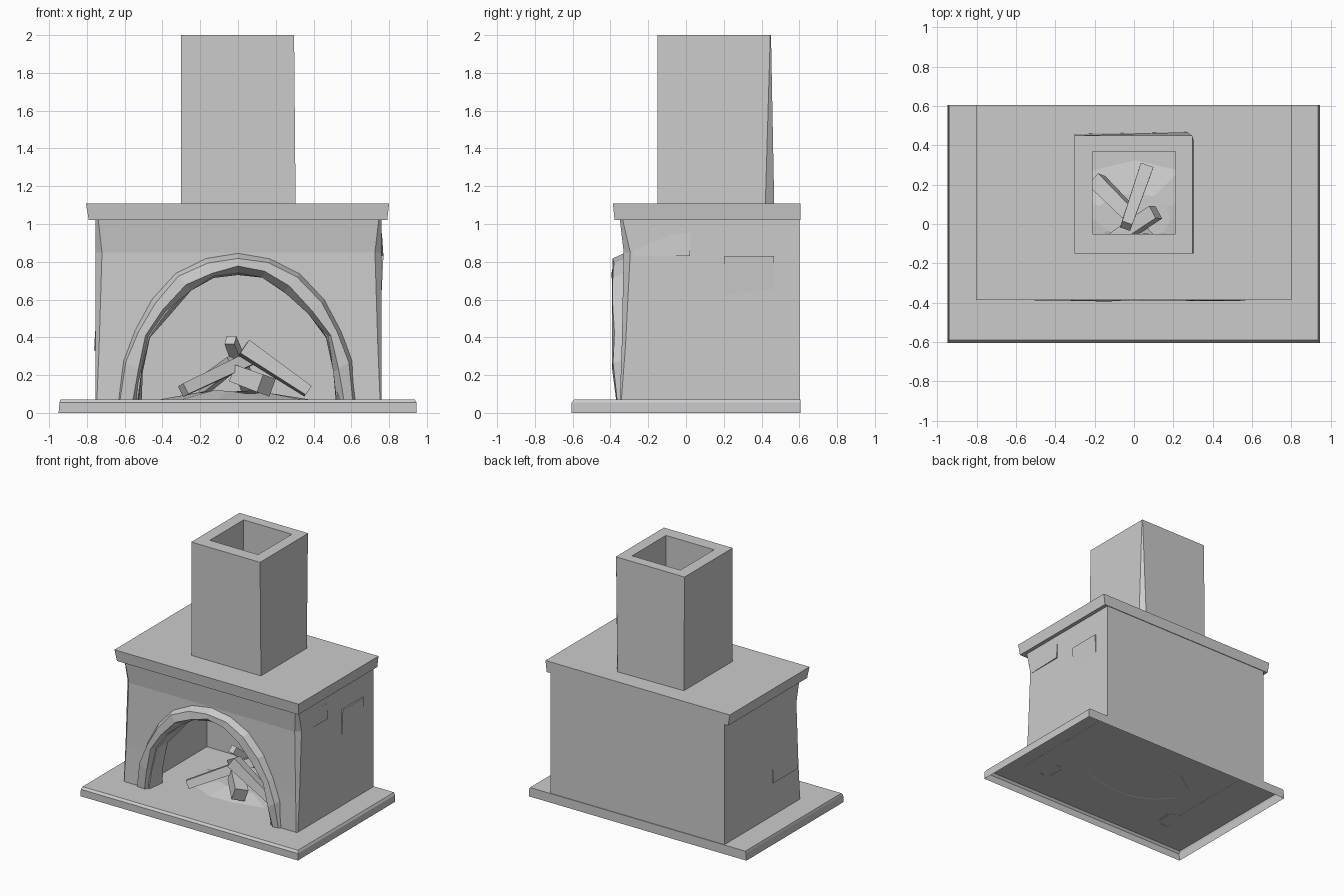
import bpy, bmesh, random
from mathutils import Vector

random.seed(4)
cube = bpy.data.objects.get("Cube")
if cube:
    bpy.data.objects.remove(cube, do_unlink=True)

stone = bpy.data.materials.new("plain_grey")
stone.use_nodes = True
GREY = (0.6, 0.6, 0.6, 1)
stone.diffuse_color = GREY
stone.node_tree.nodes["Principled BSDF"].inputs["Base Color"].default_value = GREY


def finish(name, bm):
    bmesh.ops.recalc_face_normals(bm, faces=bm.faces)
    mesh = bpy.data.meshes.new(name)
    bm.to_mesh(mesh)
    bm.free()
    mesh.materials.append(stone)
    ob = bpy.data.objects.new(name, mesh)
    bpy.context.collection.objects.link(ob)
    return ob


def loft(name, rings, caps=True, closed=True):
    """Join rings of points with quads, closing the ends if asked."""
    bm = bmesh.new()
    loops = [[bm.verts.new(p) for p in ring] for ring in rings]
    n = len(loops[0])
    for a, b in zip(loops, loops[1:]):
        for i in range(n if closed else n - 1):
            j = (i + 1) % n
            bm.faces.new((a[i], a[j], b[j], b[i]))
    if caps:
        bm.faces.new(loops[0])
        bm.faces.new(loops[-1])
    return finish(name, bm)


def rect(x0, x1, y0, y1, z):
    return [(x0, y0, z), (x1, y0, z), (x1, y1, z), (x0, y1, z)]


def box(name, x0, x1, y0, y1, z0, z1):
    return loft(name, [rect(x0, x1, y0, y1, z0), rect(x0, x1, y0, y1, z1)])


def cut(target, cutters):
    for cutter in cutters:
        mod = target.modifiers.new("cut", "BOOLEAN")
        mod.operation = "DIFFERENCE"
        mod.solver = "EXACT"
        mod.object = cutter
    bpy.context.view_layer.update()
    bpy.context.view_layer.objects.active = target
    for mod in list(target.modifiers):
        bpy.ops.object.modifier_apply(modifier=mod.name)


def mirrored(half):
    return half + [(-x, z) for x, z in reversed(half[:-1])]


# Hearth slab, open underneath
slab = loft("hearth_slab", [rect(-.95, .945, -.605, .605, 0),
                            rect(-.945, .945, -.605, .605, .055),
                            rect(-.94, .935, -.59, .605, .072)])
bm = bmesh.new()
bm.from_mesh(slab.data)
bm.normal_update()
bmesh.ops.delete(bm, geom=[f for f in bm.faces if f.normal.z < -.9], context="FACES_ONLY")
bm.to_mesh(slab.data)
bm.free()

# Arch outlines
outer = mirrored([(-.64, .07), (-.61, .28), (-.55, .44), (-.46, .6),
                  (-.33, .74), (-.17, .82), (0, .85)])
inner = mirrored([(-.53, .07), (-.51, .22), (-.47, .4), (-.38, .53),
                  (-.25, .65), (-.13, .72), (0, .74)])

# Cutters for the firebox, its opening and the flue
firebox = box("firebox_cutter", -.6, .6, -.2, .47, .02, .93)
mouth_line = [(inner[0][0], .02)] + inner + [(inner[-1][0], .02)]
mouth = loft("mouth_cutter", [[(x, y, z) for x, z in mouth_line] for y in (-.5, -.15)])
flue = box("flue_cutter", -.21, .21, -.05, .37, .85, 2.1)
cutters = [firebox, mouth, flue]

# Body with worn front corners


def body_ring(z, c, y0):
    return [(-.755 + c, y0, z), (.76 - c, y0, z), (.76, y0 + c, z),
            (.76, .6, z), (-.755, .6, z), (-.755, y0 + c, z)]


body = loft("body", [body_ring(.071, .008, -.35), body_ring(.36, .02, -.34),
                     body_ring(.85, .035, -.33), body_ring(1.022, .015, -.35)])
cut(body, cutters)

# Mantel shelf
mantel = loft("mantel", [rect(-.79, .79, -.378, .605, 1.02),
                         rect(-.805, .8, -.387, .605, 1.108)])
cut(mantel, [flue])

# Chimney with one worn back corner that spreads toward its foot
chimney = loft("chimney", [
    [(-.302, -.15, 1.106), (.305, -.15, 1.106), (.305, .42, 1.106),
     (.27, .467, 1.106), (-.302, .458, 1.106)],
    [(-.302, -.15, 2), (.297, -.15, 2), (.297, .446, 2),
     (.294, .45, 2), (-.302, .45, 2)]])
cut(chimney, [flue])

for cutter in cutters:
    bpy.data.objects.remove(cutter, do_unlink=True)

# Arch trim: a rough band rising from the wall around the mouth
rings = []
for t, y in ((0, -.325), (.22, -.385), (.75, -.39), (1, -.335), (1.12, -.21)):
    ring = []
    for i, ((ox, oz), (ix, iz)) in enumerate(zip(outer, inner)):
        foot = i in (0, len(outer) - 1)
        s = t + (random.uniform(-.1, .1) if 0 < t else 0)
        depth = y + (.02 if foot and y < -.34 else random.uniform(-.005, .008))
        z = .07 if foot else oz + (iz - oz) * s
        ring.append((ox + (ix - ox) * s, depth, z))
    rings.append(ring)
loft("arch_trim", rings, caps=False, closed=False)


# Raised bricks on the sides, each a wedge sinking back into the wall
def wedge(name, side, corners):
    base = .76 if side > 0 else -.755
    rings = [[(base - side * .01, y, z) for y, z, d in corners],
             [(base + side * d, y, z) for y, z, d in corners]]
    loft(name, rings)


wedge("upper_brick", 1, [(-.28, .83, .002), (.02, .83, .01), (.02, .95, .002), (-.28, .95, -.006)])
wedge("rear_brick", 1, [(.205, .59, -.002), (.465, .62, -.002), (.465, .83, .01), (.205, .83, .01)])
wedge("left_brick", -1, [(-.3, .33, .008), (0, .33, .008), (0, .5, -.004), (-.3, .5, -.004)])

# Ash mound
bm = bmesh.new()
bmesh.ops.create_cone(bm, cap_ends=False, segments=11, radius1=1, radius2=.45, depth=1)
top = [v for v in bm.verts if v.co.z > 0]
bmesh.ops.contextual_create(bm, geom=top)
for v in bm.verts:
    k = random.uniform(.92, 1.08)
    v.co = Vector((v.co.x * .42 * k, .04 + v.co.y * .27 * k,
                   random.uniform(.095, .12) if v in top else .07))
finish("ash_mound", bm)


# Logs, square and slightly tapered
def log(name, a, b, r0, r1, twist=0):
    a, b = Vector(a), Vector(b)
    d = (b - a).normalized()
    u = d.cross(Vector((0, 0, 1))).normalized()
    w = u.cross(d)
    u, w = u + w * twist, w - u * twist
    loft(name, [[p + (u * i + w * j) * r for i, j in ((-1, -1), (1, -1), (1, 1), (-1, 1))]
                for p, r in ((a, r0), (b, r1))])


log("log_left", (-.29, -.21, .12), (.11, .06, .31), .03, .035, .3)
log("log_right", (.03, -.1, .345), (.37, -.09, .115), .042, .028, .2)
log("log_upright", (-.04, -.01, .385), (.06, .28, .13), .027, .034)
log("log_front", (.0, -.03, .2), (.15, -.19, .145), .045, .048, .25)
log("log_back", (-.02, .05, .27), (-.19, .22, .14), .035, .04, .2)
